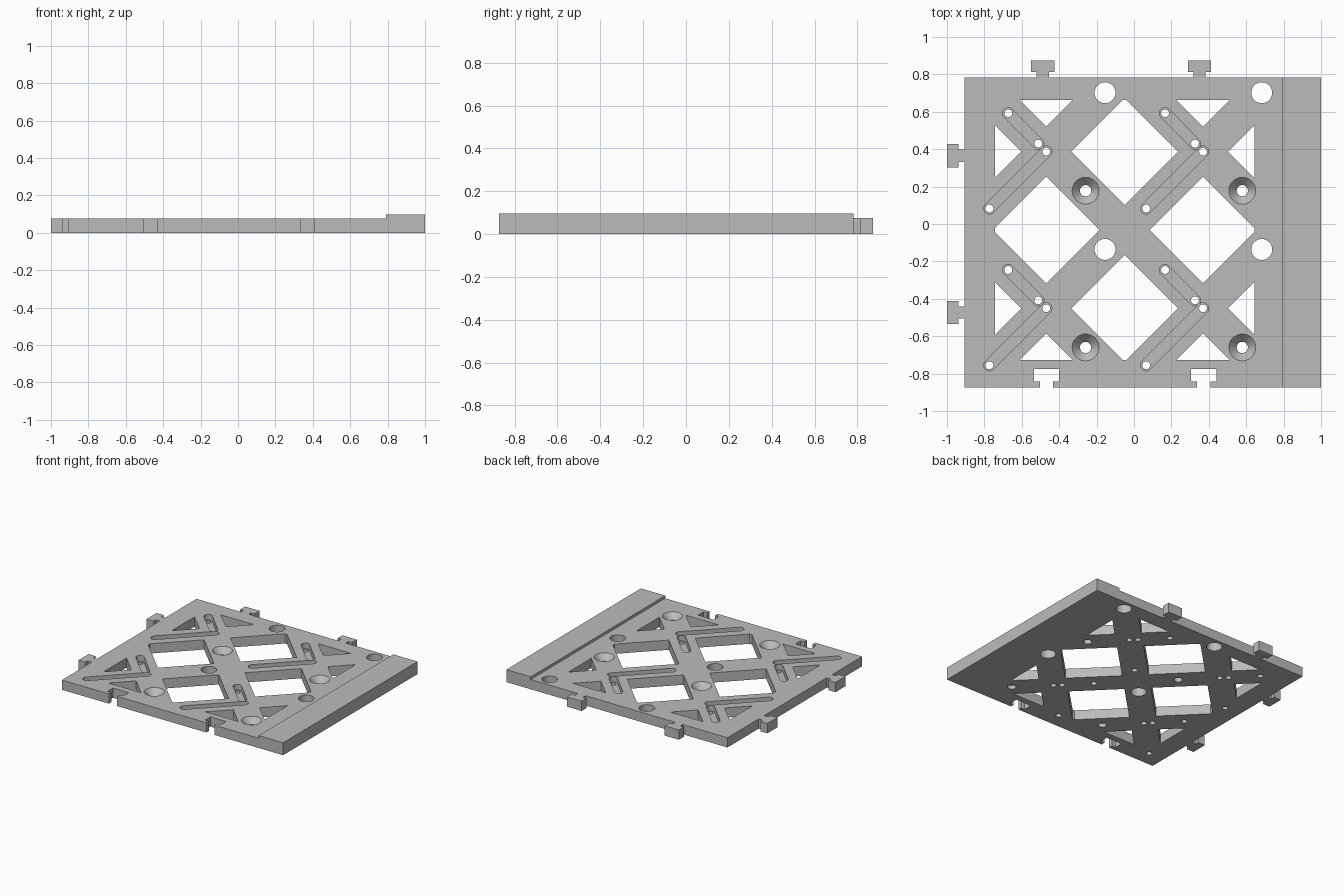
import bpy, bmesh, math
from mathutils import Vector

if "Cube" in bpy.data.objects:
    bpy.data.objects.remove(bpy.data.objects["Cube"])

THICK, RAIL_TOP, RAIL_X = 0.076, 0.097, 0.79
LEFT, RIGHT, FRONT, BACK = -0.905, 1.0, -0.873, 0.782
CENTRE = Vector((-0.05, -0.032))
STEP, DIAMOND, WINDOW = 0.419, 0.285, 0.694

grey = bpy.data.materials.new("plain grey")
grey.use_nodes = True
grey.diffuse_color = (0.5, 0.5, 0.5, 1)
grey.node_tree.nodes["Principled BSDF"].inputs["Base Color"].default_value = (0.5, 0.5, 0.5, 1)


def make_object(name, bm):
    bmesh.ops.recalc_face_normals(bm, faces=bm.faces)
    mesh = bpy.data.meshes.new(name)
    bm.to_mesh(mesh)
    bm.free()
    mesh.materials.append(grey)
    obj = bpy.data.objects.new(name, mesh)
    bpy.context.collection.objects.link(obj)
    return obj


def extrude(bm, faces, height):
    out = bmesh.ops.extrude_face_region(bm, geom=faces, use_keep_orig=True)
    verts = [g for g in out["geom"] if isinstance(g, bmesh.types.BMVert)]
    bmesh.ops.translate(bm, verts=verts, vec=(0, 0, height))


def polygon(bm, points, z):
    return bm.faces.new([bm.verts.new((p[0], p[1], z)) for p in points])


def arc(centre, radius, start, sweep, count):
    return [centre + radius * Vector((math.cos(start + sweep * i / count),
                                      math.sin(start + sweep * i / count)))
            for i in range(count + 1)]


def circle_prism(bm, centre, radius, z, height):
    extrude(bm, [polygon(bm, arc(centre, radius, 0, math.tau, 32)[:-1], z)], height)


def slot_prism(bm, a, b, radius, z, height):
    angle = math.atan2(b.y - a.y, b.x - a.x)
    points = (arc(b, radius, angle - math.pi / 2, math.pi, 14)
              + arc(a, radius, angle + math.pi / 2, math.pi, 14))
    extrude(bm, [polygon(bm, points, z)], height)


def tee(base, along, out, neck, head, neck_len, full_len):
    """Stepped T outline, used for both the tabs and the sockets."""
    steps = [(neck, 0), (neck, neck_len), (head, neck_len), (head, full_len)]
    path = [(-w, d) for w, d in steps] + [(w, d) for w, d in reversed(steps)]
    return [Vector(base) + Vector(along) * w + Vector(out) * d for w, d in path]


# Plate outline with front sockets and back and left tabs
outline = [(LEFT, FRONT)]
for x in (-0.467, 0.373):
    outline += tee((x, FRONT), (1, 0), (0, 1), 0.035, 0.067, 0.031, 0.097)
outline += [(RIGHT, FRONT), (RIGHT, BACK)]
for x in (0.35, -0.488):
    outline += tee((x, BACK), (-1, 0), (0, 1), 0.033, 0.062, 0.031, 0.091)
outline += [(LEFT, BACK)]
for y in (0.365, -0.473):
    outline += tee((LEFT, y), (0, -1), (-1, 0), 0.033, 0.062, 0.034, 0.095)

bm = bmesh.new()
extrude(bm, [polygon(bm, outline, 0)], THICK)

# Raised rail along one edge
bmesh.ops.bisect_plane(bm, geom=bm.verts[:] + bm.edges[:] + bm.faces[:],
                       plane_co=(RAIL_X, 0, 0), plane_no=(1, 0, 0))
rail = [f for f in bm.faces if f.calc_center_median().x > RAIL_X
        and min(v.co.z for v in f.verts) > THICK - 0.001]
out = bmesh.ops.extrude_face_region(bm, geom=rail)
bmesh.ops.translate(bm, vec=(0, 0, RAIL_TOP - THICK),
                    verts=[g for g in out["geom"] if isinstance(g, bmesh.types.BMVert)])
plate = make_object("lattice_plate", bm)

# Diamond windows clipped to a square
through = bmesh.new()
for i in range(-2, 3):
    for j in range(-2, 3):
        if (i + j) % 2:
            c = CENTRE + STEP * Vector((i, j))
            polygon(through, [c + DIAMOND * Vector(d)
                              for d in ((1, 0), (0, 1), (-1, 0), (0, -1))], -0.1)
for d in ((1, 0), (0, 1), (-1, 0), (0, -1)):
    bmesh.ops.bisect_plane(through, geom=through.verts[:] + through.edges[:] + through.faces[:],
                           plane_co=(*(CENTRE + WINDOW * Vector(d)), 0),
                           plane_no=(*d, 0), clear_outer=True)
extrude(through, through.faces[:], 0.3)

# Holes, slots and countersinks repeated in each quarter
recess = bmesh.new()
for i in (-1, 1):
    for j in (-1, 1):
        node = CENTRE + STEP * Vector((i, j))
        circle_prism(through, node + Vector((0.314, 0.315)), 0.056, -0.1, 0.3)
        sink = node + Vector((0.21, -0.209))
        circle_prism(through, sink, 0.03, -0.1, 0.3)
        made = bmesh.ops.create_cone(recess, cap_ends=True, segments=32, depth=0.08,
                                     radius1=0.02, radius2=0.094)
        bmesh.ops.translate(recess, verts=made["verts"], vec=(*sink, 0.06))
        for a, b in (((-0.203, 0.205), (-0.043, 0.043)), ((0, 0), (-0.304, -0.304))):
            a, b = node + Vector(a), node + Vector(b)
            slot_prism(recess, a, b, 0.03, THICK - 0.045, 0.15)
            circle_prism(through, a, 0.021, -0.1, 0.3)
            circle_prism(through, b, 0.021, -0.1, 0.3)

bpy.context.view_layer.objects.active = plate
for name, cutter_bm in (("recess_cutter", recess), ("through_cutter", through)):
    cutter = make_object(name, cutter_bm)
    cutter.hide_render = True
    mod = plate.modifiers.new(name, "BOOLEAN")
    mod.operation, mod.solver, mod.object = "DIFFERENCE", "EXACT", cutter
    bpy.ops.object.modifier_apply(modifier=mod.name)
    bpy.data.objects.remove(cutter)

# Smooth round walls, keep corners crisp
bpy.ops.object.select_all(action="DESELECT")
plate.select_set(True)
bpy.ops.object.shade_smooth_by_angle(angle=math.radians(30))
